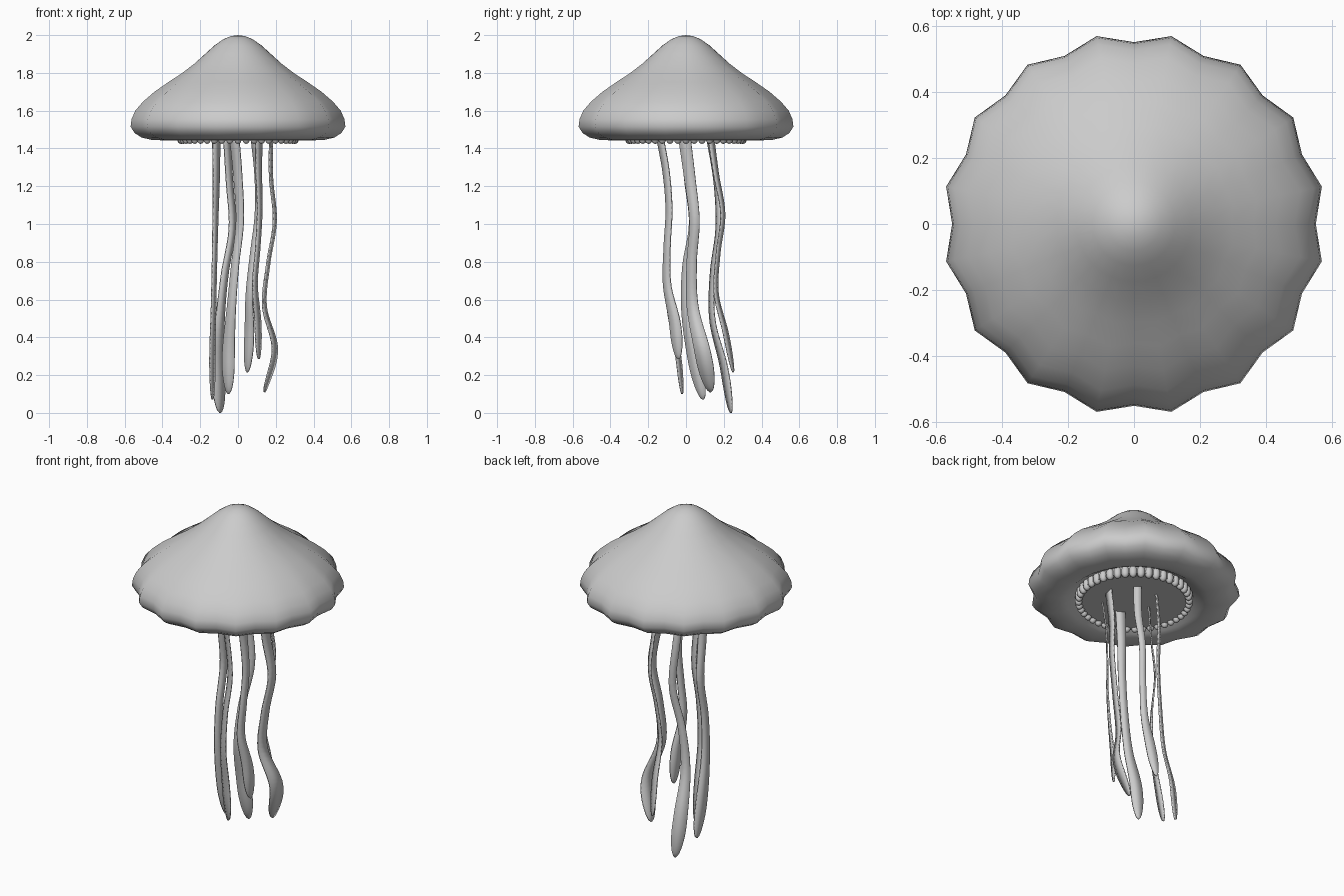
import bpy, bmesh, math
from mathutils import Vector

if "Cube" in bpy.data.objects:
    bpy.data.objects.remove(bpy.data.objects["Cube"])


def make_object(name, bm, angle=60):
    bmesh.ops.recalc_face_normals(bm, faces=bm.faces[:])
    me = bpy.data.meshes.new(name)
    bm.to_mesh(me)
    bm.free()
    ob = bpy.data.objects.new(name, me)
    bpy.context.collection.objects.link(ob)
    bpy.ops.object.select_all(action='DESELECT')
    ob.select_set(True)
    bpy.context.view_layer.objects.active = ob
    bpy.ops.object.shade_smooth_by_angle(angle=math.radians(angle))
    return ob


def lathe(name, profile, segs, lobe=None, cap_end=False):
    """Revolve (radius, z, lobe amount); a zero first radius is a pole."""
    bm = bmesh.new()
    rings = []
    for r, z, a in profile:
        if r == 0:
            rings.append([bm.verts.new((0, 0, z))] * segs)
            continue
        ring = []
        for i in range(segs):
            t = 2 * math.pi * i / segs
            q = r * (1 - a * math.cos(lobe * t)) if lobe else r
            ring.append(bm.verts.new((q * math.cos(t), q * math.sin(t), z)))
        rings.append(ring)
    for p, q in zip(rings, rings[1:]):
        for i in range(segs):
            j = (i + 1) % segs
            vs = [p[i], q[i], q[j]] + ([p[j]] if p[i] is not p[j] else [])
            bm.faces.new(vs)
    if cap_end:
        bm.faces.new(rings[-1])
    return make_object(name, bm)


# Scalloped bell with a rim that rolls under
lathe("bell", [
    (0, 2.0, 0), (.04, 1.994, 0), (.08, 1.977, 0), (.125, 1.945, 0),
    (.175, 1.90, .004), (.235, 1.847, .010), (.30, 1.797, .016),
    (.37, 1.75, .021), (.44, 1.70, .025), (.50, 1.647, .027),
    (.54, 1.60, .027), (.56, 1.555, .026), (.565, 1.515, .026),
    (.545, 1.482, .025), (.51, 1.458, .022), (.46, 1.446, .018),
    (.41, 1.443, .010), (.37, 1.452, .004), (.335, 1.475, 0),
    (.30, 1.49, 0)], 32, lobe=16)

# Flat underside disc
lathe("underside_disc", [(.31, 1.49, 0), (.31, 1.445, 0)], 64, cap_end=True)

# Ring of small beads round the mouth
bm = bmesh.new()
BEADS = 44
for i in range(BEADS):
    t = 2 * math.pi * i / BEADS
    new = bmesh.ops.create_uvsphere(bm, u_segments=10, v_segments=8, radius=1)["verts"]
    for v in new:
        # Squared-off ends make each bead a short rounded peg
        z = math.copysign(abs(v.co.z) ** .8, v.co.z)
        v.co = Vector((.302 * math.cos(t) + v.co.x * .022,
                       .302 * math.sin(t) + v.co.y * .022, 1.46 + z * .036))
make_object("bead_ring", bm)


def spline(pts, u):
    """Catmull-Rom through evenly spaced values, u from 0 to 1."""
    n = len(pts) - 1
    i = min(int(u * n), n - 1)
    f = u * n - i
    b, c = pts[i], pts[i + 1]
    a = pts[i - 1] if i else 2 * b - c
    d = pts[i + 2] if i + 2 <= n else 2 * c - b
    return .5 * (2 * b + (c - a) * f + (2 * a - 5 * b + 4 * c - d) * f * f
                 + (3 * b - a - 3 * c + d) * f ** 3)


def ribbon(name, tip, xs, ys, w_top, w_low):
    """Thin wavy tentacle, slim in the middle, with a rounded paddle tip."""
    bm = bmesh.new()
    shape = [1, .85, .72, .68, .75, .98, .9]
    top, steps, prev = 1.47, 48, None
    for k in range(steps + 1):
        u = 1 - (1 - k / steps) ** 1.3
        s = spline(shape, u)
        if u > .88:
            s *= math.sqrt(max(.004, 1 - ((u - .88) / .12) ** 2))
        w = Vector(w_top).lerp(Vector(w_low), u) * s / 2
        c = Vector((spline(xs, u), spline(ys, u), top + (tip - top) * u))
        w = Vector((w.x, w.y, 0))
        row = [bm.verts.new(c - w), bm.verts.new(c + w)]
        if prev:
            bm.faces.new((prev[0], prev[1], row[1], row[0]))
        prev = row
    ob = make_object(name, bm, 40)
    mod = ob.modifiers.new("thickness", 'SOLIDIFY')
    mod.thickness = .008
    mod.offset = 0


# Six hanging tentacles
ribbon("tentacle_back_left", 0,
       [-.06, -.045, -.03, -.07, -.095, -.105, -.095],
       [.12, .16, .17, .14, .14, .20, .238], (.035, .025), (.075, .04))
ribbon("tentacle_left", .07,
       [-.115, -.115, -.12, -.125, -.13, -.135, -.135],
       [-.01, .01, .035, .0, .0, .04, .09], (.04, .035), (.025, .075))
ribbon("tentacle_front_left", .10,
       [-.02, 0, .01, -.015, -.035, -.05, -.05],
       [-.14, -.105, -.09, -.10, -.09, -.045, -.02], (.05, -.025), (.068, -.025))
ribbon("tentacle_back_right", .215,
       [.085, .105, .105, .08, .06, .06, .05],
       [.13, .16, .195, .17, .16, .21, .25], (.035, -.03), (.052, -.025))
ribbon("tentacle_front_right", .285,
       [.11, .11, .115, .105, .09, .105, .11],
       [-.14, -.105, -.09, -.10, -.10, -.06, -.04], (.035, .035), (.03, .065))
ribbon("tentacle_right", .11,
       [.175, .175, .195, .16, .14, .195, .14],
       [-.01, .02, .045, .03, .035, .085, .13], (.015, .065), (.03, .09))
